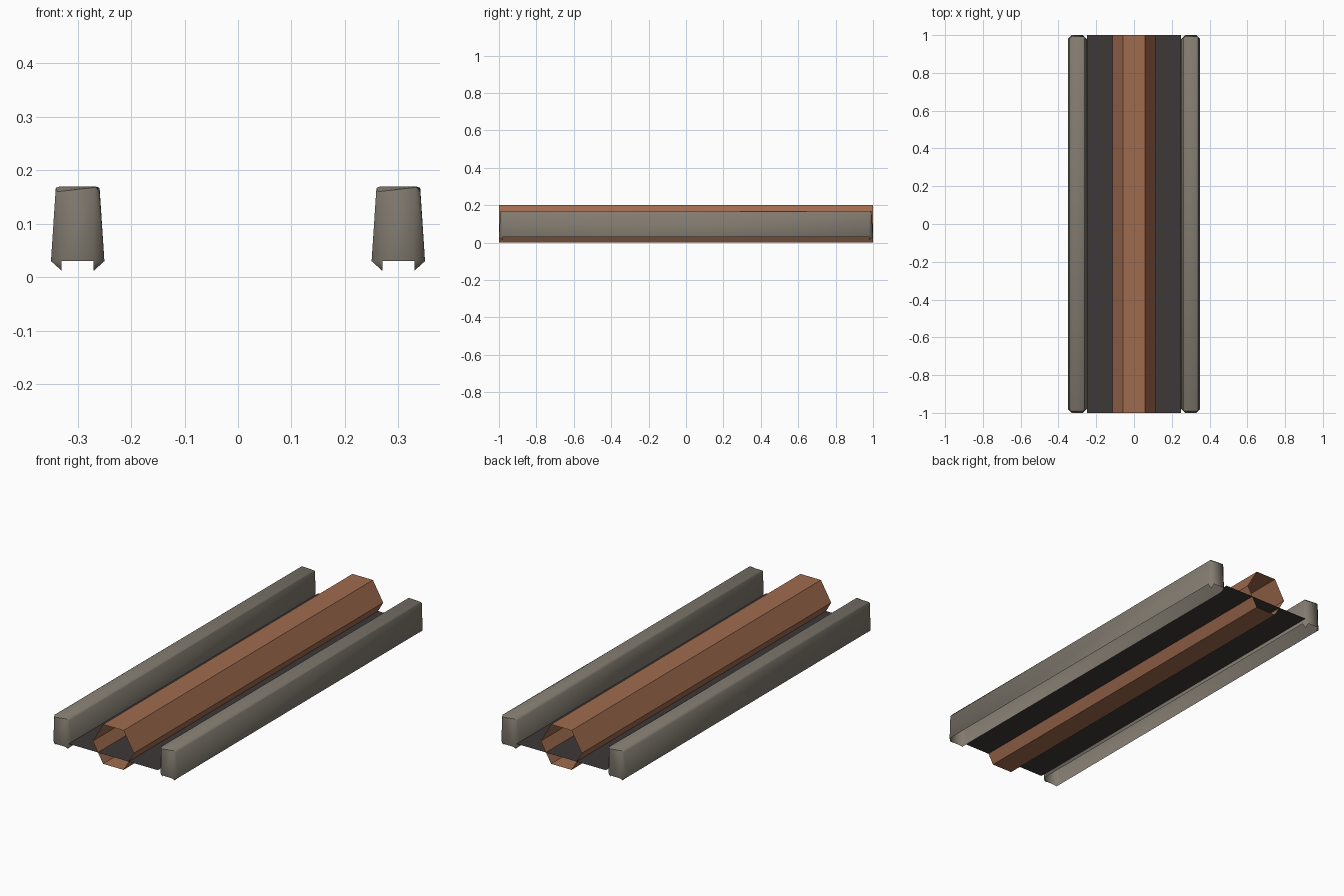
import bpy
import bmesh
import math

if "Cube" in bpy.data.objects:
    bpy.data.objects.remove(bpy.data.objects["Cube"], do_unlink=True)


def linear(c):
    c /= 255
    return c / 12.92 if c <= 0.04045 else ((c + 0.055) / 1.055) ** 2.4


def material(name, r, g, b):
    mat = bpy.data.materials.new(name)
    mat.use_nodes = True
    color = (linear(r), linear(g), linear(b), 1)
    mat.diffuse_color = color
    node = next(n for n in mat.node_tree.nodes if n.type == "BSDF_PRINCIPLED")
    node.inputs["Base Color"].default_value = color
    node.inputs["Roughness"].default_value = 0.9
    return mat


def make_object(name, bm, mat):
    mesh = bpy.data.meshes.new(name)
    bm.to_mesh(mesh)
    bm.free()
    mesh.materials.append(mat)
    obj = bpy.data.objects.new(name, mesh)
    bpy.context.collection.objects.link(obj)
    return obj


def extruded_strip(name, profile, mat, closed):
    """Sweep an x-z profile along the whole length, leaving the ends open."""
    bm = bmesh.new()
    rows = [[bm.verts.new((x, y, z)) for x, z in profile] for y in (-1, 1)]
    count = len(profile)
    for i in range(count if closed else count - 1):
        j = (i + 1) % count
        bm.faces.new((rows[0][i], rows[0][j], rows[1][j], rows[1][i]))
    if closed:
        bmesh.ops.recalc_face_normals(bm, faces=bm.faces)
    return make_object(name, bm, mat)


def side_beam(name, center_x, mat):
    """Tapered, bevelled beam with an open underside and slightly uneven top."""
    bm = bmesh.new()
    v = {}
    signs = (-1, 1)
    for sx in signs:
        for sy in signs:
            raised = sx * sy < 0
            points = {
                ("low", "side"): (0.05, 0.98, 0.03),
                ("low", "end"): (0.03, 1.0, 0.03),
                ("low", "cap"): (0.03, 0.98, 0.012),
                ("high", "side"): (0.041, 0.985, 0.16 if raised else 0.167),
                ("high", "end"): (0.032 if raised else 0.038, 0.992, 0.168 if raised else 0.16),
                ("high", "cap"): (0.033, 0.983, 0.17),
            }
            for (level, kind), (x, y, z) in points.items():
                v[sx, sy, level, kind] = bm.verts.new((center_x + sx * x, sy * y, z))

    def face(*keys):
        bm.faces.new([v[k] for k in keys])

    for s in signs:
        # Long walls, end walls and the bevels that join them to the top
        face((s, -1, "low", "side"), (s, 1, "low", "side"),
             (s, 1, "high", "side"), (s, -1, "high", "side"))
        face((-1, s, "low", "end"), (1, s, "low", "end"),
             (1, s, "high", "end"), (-1, s, "high", "end"))
        face((s, -1, "high", "side"), (s, 1, "high", "side"),
             (s, 1, "high", "cap"), (s, -1, "high", "cap"))
        face((-1, s, "high", "end"), (1, s, "high", "end"),
             (1, s, "high", "cap"), (-1, s, "high", "cap"))
        # Corner bevels with their small triangles
        for t in signs:
            face((s, t, "low", "side"), (s, t, "low", "end"),
                 (s, t, "high", "end"), (s, t, "high", "side"))
            for level in ("low", "high"):
                face(*[(s, t, level, kind) for kind in ("side", "end", "cap")])
    # Flat top
    face(*[(x, y, "high", "cap") for x, y in ((-1, -1), (1, -1), (1, 1), (-1, 1))])
    bmesh.ops.recalc_face_normals(bm, faces=bm.faces)
    obj = make_object(name, bm, mat)
    bpy.ops.object.select_all(action="DESELECT")
    obj.select_set(True)
    bpy.context.view_layer.objects.active = obj
    bpy.ops.object.shade_smooth_by_angle(angle=math.radians(50))
    return obj


copper = material("copper brown", 160, 107, 78)
stone = material("warm grey", 130, 123, 112)
dark = material("dark charcoal", 63, 56, 56)

# Central open hexagonal tube
hexagon = [(0.115 * math.cos(math.radians(60 * i)),
            0.1 + 0.1 * math.sin(math.radians(60 * i)) / math.sin(math.radians(60)))
           for i in range(6)]
extruded_strip("hexagonal_tube", hexagon, copper, True)

# Thin floor sheet running through the tube
extruded_strip("floor_sheet", [(-0.25, 0.05), (0.25, 0.05)], dark, False)

# Beams along both edges
side_beam("left_beam", 0.3, stone)
side_beam("right_beam", -0.3, stone)
